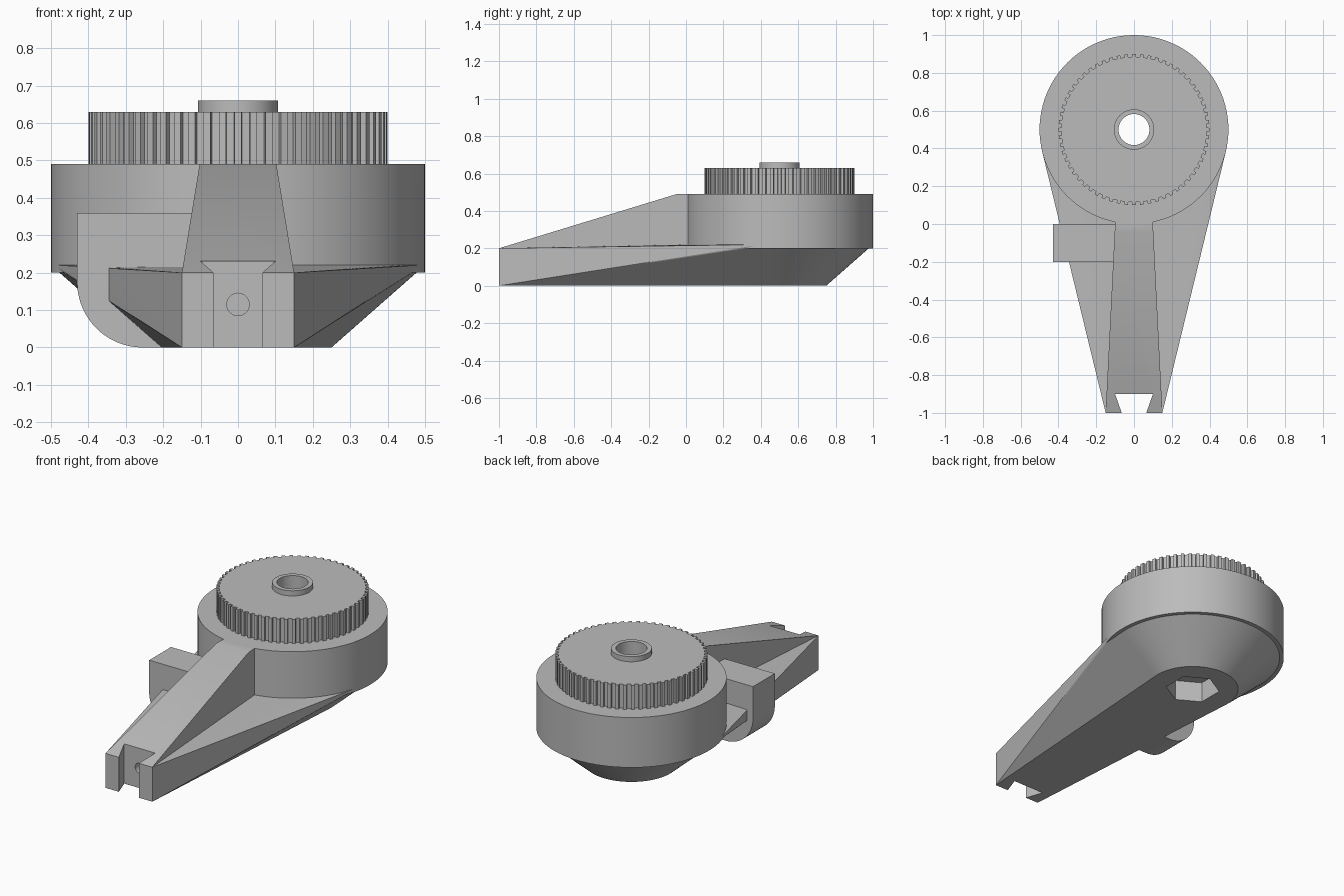
import bpy, bmesh, math
from math import cos, sin, pi, radians
from mathutils import Vector

cube = bpy.data.objects.get("Cube")
if cube:
    bpy.data.objects.remove(cube, do_unlink=True)

grey = bpy.data.materials.new("plain grey")
grey.use_nodes = True
grey.diffuse_color = (0.5, 0.5, 0.5, 1)
grey.node_tree.nodes["Principled BSDF"].inputs["Base Color"].default_value = (0.5, 0.5, 0.5, 1)

HUB = (0, 0.5)


def finish(name, bm):
    bmesh.ops.recalc_face_normals(bm, faces=bm.faces)
    mesh = bpy.data.meshes.new(name)
    bm.to_mesh(mesh)
    bm.free()
    mesh.materials.append(grey)
    obj = bpy.data.objects.new(name, mesh)
    bpy.context.collection.objects.link(obj)
    return obj


def extrude(name, points, offset):
    """Closed outline of 3D points, swept along offset."""
    bm = bmesh.new()
    face = bm.faces.new([bm.verts.new(p) for p in points])
    swept = bmesh.ops.extrude_face_region(bm, geom=[face], use_keep_orig=True)
    moved = [v for v in swept["geom"] if isinstance(v, bmesh.types.BMVert)]
    bmesh.ops.translate(bm, verts=moved, vec=offset)
    return finish(name, bm)


def ring(r, z, n=96, turn=0):
    return [(HUB[0] + r * cos(turn + 2 * pi * i / n),
             HUB[1] + r * sin(turn + 2 * pi * i / n), z) for i in range(n)]


def disc(name, r, z0, z1, n=96, turn=0):
    return extrude(name, ring(r, z0, n, turn), (0, 0, z1 - z0))


def boolean(obj, other, operation):
    mod = obj.modifiers.new(operation, "BOOLEAN")
    mod.operation, mod.object, mod.solver = operation, other, "EXACT"
    bpy.context.view_layer.objects.active = obj
    bpy.ops.object.modifier_apply(modifier=mod.name)


# Tapered base: hull of the round cone and the narrow front end
bm = bmesh.new()
corners = [(x, -1, z) for x in (-0.15, 0.15) for z in (0, 0.2)]
for p in ring(0.5, 0.22) + ring(0.25, 0) + corners:
    bm.verts.new(p)
bmesh.ops.convex_hull(bm, input=bm.verts)
bmesh.ops.dissolve_limit(bm, angle_limit=radians(0.1), verts=bm.verts, edges=bm.edges)
body = finish("arm_body", bm)

# Round head
head = disc("head", 0.5, 0.2, 0.49)

# Sloping rib along the arm, narrowing towards the head
side = [(-1, 0.1), (-1, 0.2), (-0.05, 0.49), (0.15, 0.49), (0.15, 0.1)]
rib = extrude("rib", [(-1, y, z) for y, z in side], (2, 0, 0))
for v in rib.data.vertices:
    v.co.x *= 0.15 + (v.co.y + 1) * (0.1 - 0.15)

# Side lug with a rounded lower corner
R = 0.175
lug_outline = [(0, 0, 0.36), (-0.43, 0, 0.36)]
lug_outline += [(-0.43 + R - R * cos(a), 0, R - R * sin(a))
                for a in (i * pi / 48 for i in range(25))]
lug_outline.append((0, 0, 0))
lug = extrude("lug", lug_outline, (0, -0.2, 0))

for part in (head, rib, lug):
    boolean(body, part, "UNION")

# Toothed wheel with square teeth
TEETH = 60
outline = []
for i in range(TEETH):
    for step, r in ((-0.25, 0.385), (-0.22, 0.4), (0.22, 0.4), (0.25, 0.385)):
        a = 2 * pi * (i + step) / TEETH
        outline.append((r * cos(a), HUB[1] + r * sin(a), 0.49))
wheel = extrude("toothed_wheel", outline, (0, 0, 0.14))
boss = disc("boss", 0.107, 0.6, 0.66)
boolean(wheel, boss, "UNION")

# Cutters: bore, hexagonal nut pocket, dovetail slot, screw hole
bore = disc("bore_cutter", 0.082, -0.1, 0.8, 64)
pocket = disc("pocket_cutter", 0.147, -0.1, 0.12, 6, pi / 6)
slot = extrude("slot_cutter", [(-0.0475, -1.05, -0.1), (0.0475, -1.05, -0.1),
                               (0.1, -0.9, -0.1), (-0.1, -0.9, -0.1)], (0, 0, 0.6))
screw = extrude("screw_cutter", [(0.03 * cos(i * pi / 16), -0.95, 0.115 + 0.03 * sin(i * pi / 16))
                                 for i in range(32)], (0, 0.3, 0))
for cutter in (bore, pocket, slot, screw):
    boolean(body, cutter, "DIFFERENCE")
boolean(wheel, bore, "DIFFERENCE")

for helper in (head, rib, lug, boss, bore, pocket, slot, screw):
    bpy.data.objects.remove(helper, do_unlink=True)

# Smooth round walls, crisp edges
bpy.ops.object.select_all(action="DESELECT")
for obj in (body, wheel):
    obj.select_set(True)
bpy.context.view_layer.objects.active = body
bpy.ops.object.shade_smooth_by_angle(angle=radians(20))
